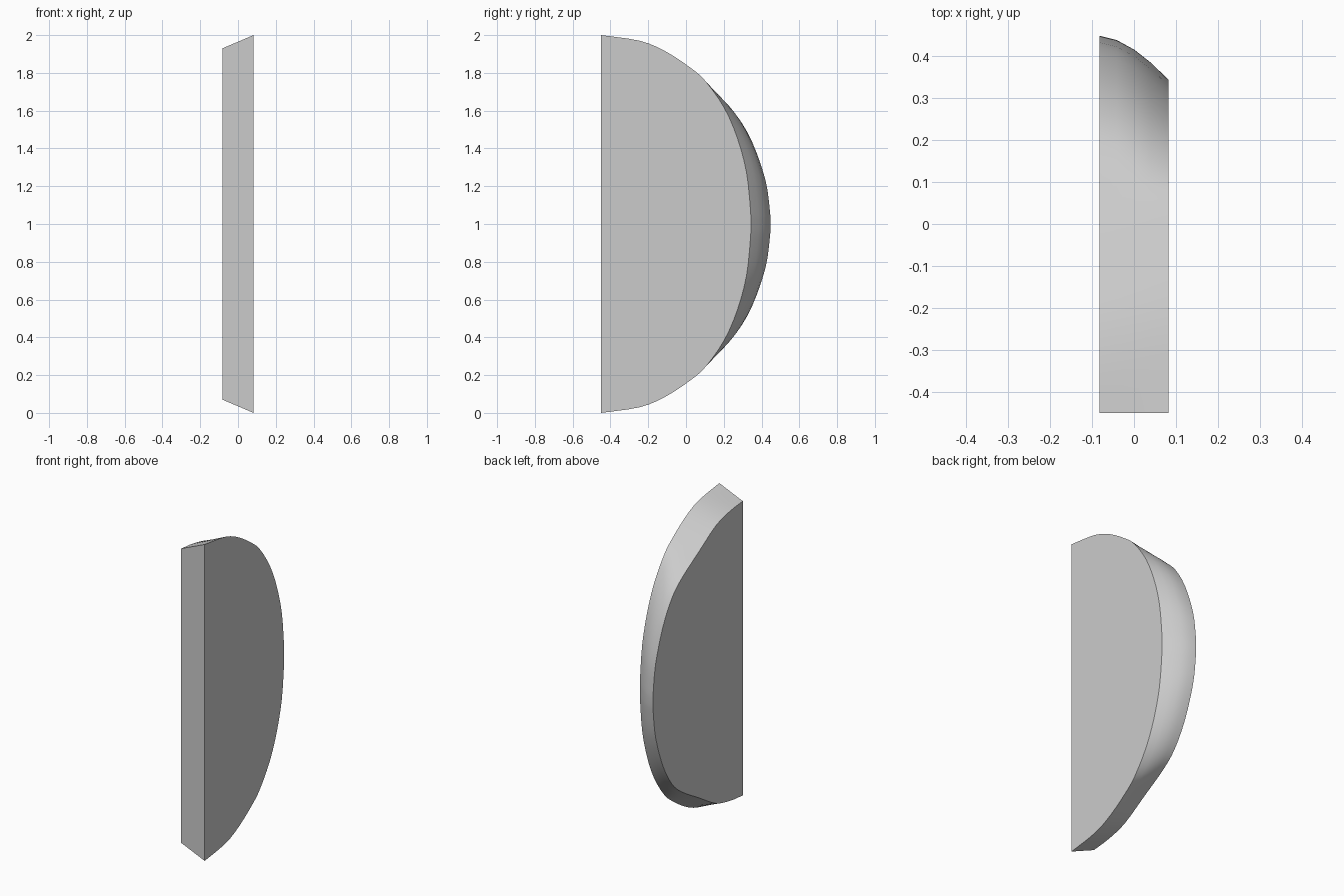
import bpy
import bmesh
from math import radians
from mathutils import Vector

cube = bpy.data.objects.get("Cube")
if cube:
    bpy.data.objects.remove(cube, do_unlink=True)

HALF = 0.082   # half thickness of the slab
STEPS = 3      # curve steps between profile points

# Upper half outlines (y, z), from the flat front edge to the middle of the back
LEFT = [(-.45, 1.93), (-.32, 1.915), (-.18, 1.877), (-.01, 1.777), (.16, 1.675),
        (.26, 1.585), (.35, 1.435), (.42, 1.235), (.443, 1.08), (.448, 1)]
RIGHT = [(-.45, 2), (-.245, 1.97), (-.11, 1.915), (.02, 1.83), (.103, 1.757),
         (.203, 1.614), (.272, 1.455), (.32, 1.275), (.341, 1.08), (.343, 1)]


def smooth_outline(half):
    """Mirror the half outline in z and round it with a Catmull-Rom curve."""
    pts = [Vector(p) for p in half]
    pts += [Vector((p.x, 2 - p.y)) for p in reversed(pts[:-1])]
    ext = [2 * pts[0] - pts[1]] + pts + [2 * pts[-1] - pts[-2]]
    out = []
    for a, b, c, d in zip(ext, ext[1:], ext[2:], ext[3:]):
        for i in range(STEPS):
            t = i / STEPS
            out.append(0.5 * (2 * b + (c - a) * t + (2 * a - 5 * b + 4 * c - d) * t ** 2
                              + (3 * b - a - 3 * c + d) * t ** 3))
    return out + [pts[-1]]


left, right = smooth_outline(LEFT), smooth_outline(RIGHT)

# Loft the rim from side to side, bulging towards the back
bm = bmesh.new()
rings = []
SLICES = 4
for k in range(SLICES + 1):
    t = k / SLICES
    ring = []
    for a, b in zip(left, right):
        p = a.lerp(b, t)
        bulge = 0.02 * 4 * t * (1 - t) * max(0, p.x) / 0.4
        ring.append(bm.verts.new((HALF * (2 * t - 1), p.x + bulge, p.y)))
    rings.append(ring)
for r, s in zip(rings, rings[1:]):
    for i in range(len(r) - 1):
        bm.faces.new((r[i], s[i], s[i + 1], r[i + 1]))

# Flat sides and flat front
bm.faces.new(rings[0])
bm.faces.new(rings[-1])
bm.faces.new([r[0] for r in rings] + [r[-1] for r in reversed(rings)])
bmesh.ops.recalc_face_normals(bm, faces=bm.faces)

mesh = bpy.data.meshes.new("half_round_slab")
bm.to_mesh(mesh)
bm.free()
slab = bpy.data.objects.new("half_round_slab", mesh)
bpy.context.collection.objects.link(slab)

# Plain grey
grey = bpy.data.materials.new("light_grey")
grey.use_nodes = True
grey.diffuse_color = (0.6, 0.6, 0.6, 1)
grey.node_tree.nodes["Principled BSDF"].inputs["Base Color"].default_value = (0.6, 0.6, 0.6, 1)
mesh.materials.append(grey)

bpy.ops.object.select_all(action='DESELECT')
slab.select_set(True)
bpy.context.view_layer.objects.active = slab
bpy.ops.object.shade_smooth_by_angle(angle=radians(30))
